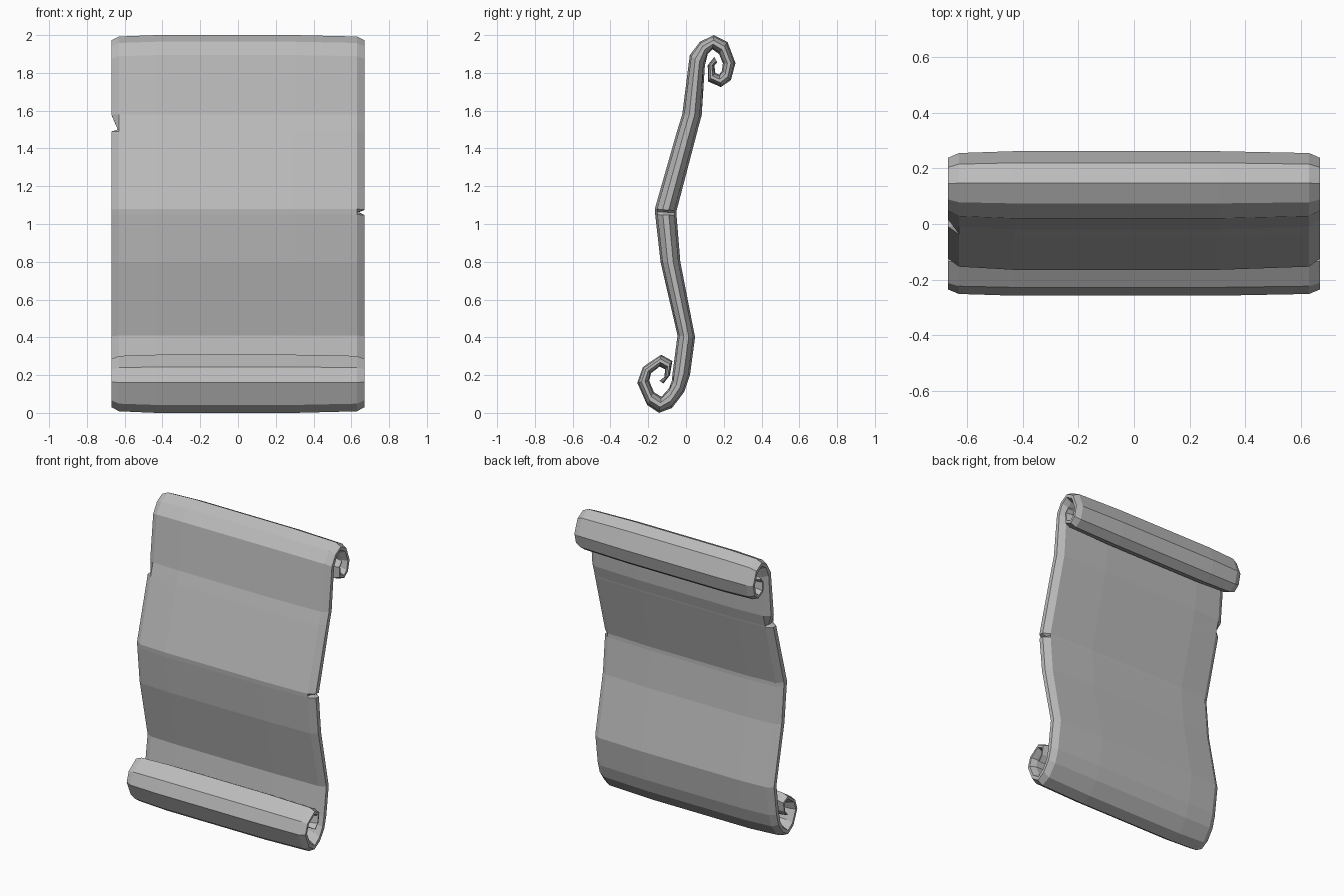
import bpy
import bmesh
from mathutils import Vector

cube = bpy.data.objects.get("Cube")
if cube:
    bpy.data.objects.remove(cube)

stone = bpy.data.materials.new("plain_grey")
stone.use_nodes = True
GREY = (0.5, 0.5, 0.5, 1)
stone.diffuse_color = GREY
stone.node_tree.nodes["Principled BSDF"].inputs["Base Color"].default_value = GREY

# Side profile (y, z): outer and inner skin of each roll, from curled tip to the sheet
top_outer = [(.15, 1.885), (.115, 1.84), (.116, 1.755), (.185, 1.725), (.238, 1.762),
             (.262, 1.852), (.22, 1.963), (.148, 2), (.074, 1.965), (.02, 1.894)]
top_inner = [(.165, 1.855), (.15, 1.84), (.155, 1.80), (.175, 1.79), (.19, 1.81),
             (.195, 1.85), (.175, 1.90), (.14, 1.925), (.115, 1.90), (.10, 1.84)]
low_outer = [(-.12, .155), (-.085, .20), (-.072, .275), (-.132, .308), (-.228, .243),
             (-.258, .16), (-.206, .042), (-.143, 0), (-.074, .026), (-.01, .11), (.021, .20)]
low_inner = [(-.14, .17), (-.115, .19), (-.11, .23), (-.14, .245), (-.185, .21),
             (-.195, .17), (-.17, .11), (-.13, .085), (-.09, .13), (-.075, .17), (-.07, .22)]

# Wavy sheet between the rolls; doubled rows hold the edge nicks
sheet_front = [(-.02, 1.58), (-.045, 1.5), (-.048, 1.49), (-.165, 1.08),
               (-.164, 1.065), (-.163, 1.05), (-.135, .80), (-.045, .41)]
sheet_back = [(.083, 1.575), (.062, 1.5), (.06, 1.49), (-.05, 1.07),
              (-.05, 1.06), (-.05, 1.045), (-.03, .80), (.048, .40)]

front = top_outer + sheet_front + low_inner[::-1]
back = top_inner + sheet_back + low_outer[::-1]
left_nick = len(top_outer) + 4
right_nick = len(top_outer) + 1

# Each cross-section: x position and blend from front skin to back skin
COLUMNS = [(-.63, .1), (-.43, 0), (.3, 0), (.63, .1)]
EDGE = [(.67, .36), (.67, .64)]
LOOP = (COLUMNS + EDGE
        + [(x, 1 - t) for x, t in reversed(COLUMNS)]
        + [(-x, 1 - t) for x, t in EDGE])

bm = bmesh.new()
rings = []
for i, (f, b) in enumerate(zip(front, back)):
    f, b = Vector(f), Vector(b)
    ring = []
    for x, t in LOOP:
        if (i == left_nick and x > .65) or (i == right_nick and x < -.65):
            x *= .95
        y, z = f.lerp(b, t)
        ring.append(bm.verts.new((x, y, z)))
    rings.append(ring)

count = len(LOOP)
for a, b in zip(rings, rings[1:]):
    for k in range(count):
        n = (k + 1) % count
        bm.faces.new((a[k], a[n], b[n], b[k]))
bm.faces.new(rings[0])
bm.faces.new(rings[-1][::-1])
bmesh.ops.recalc_face_normals(bm, faces=bm.faces)

mesh = bpy.data.meshes.new("scroll_sheet")
bm.to_mesh(mesh)
bm.free()
mesh.materials.append(stone)
scroll = bpy.data.objects.new("scroll_sheet", mesh)
bpy.context.collection.objects.link(scroll)
